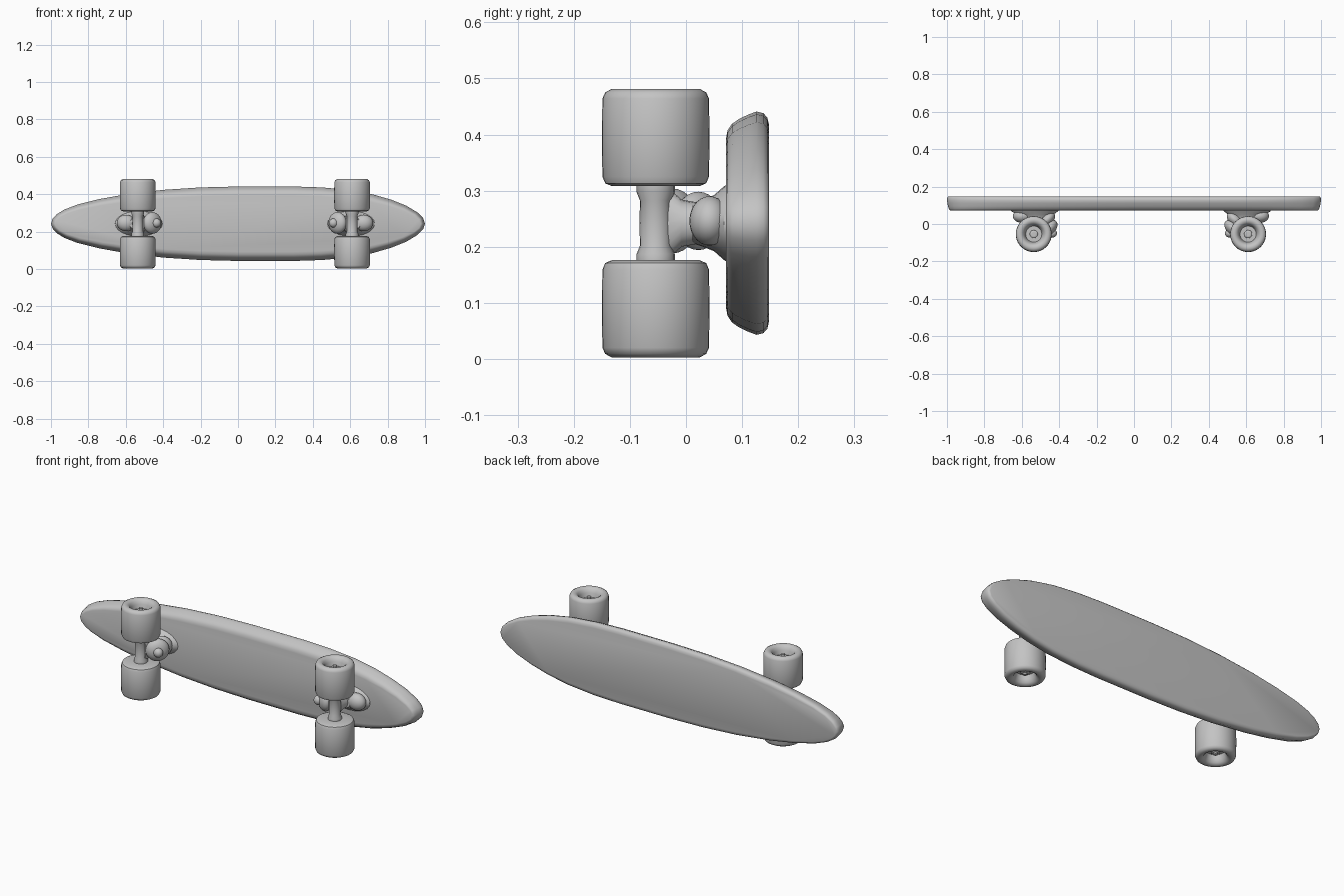
import bpy, bmesh, math
from mathutils import Matrix, Vector

if "Cube" in bpy.data.objects:
    bpy.data.objects.remove(bpy.data.objects["Cube"])

grey = bpy.data.materials.new("light_grey")
grey.diffuse_color = (0.55, 0.55, 0.55, 1)
grey.use_nodes = True
grey.node_tree.nodes["Principled BSDF"].inputs["Base Color"].default_value = grey.diffuse_color
MID_Z = 0.242      # centre height of the board, which lies on its side
AXLE_Y = -0.054


def finish(bm, name, angle=40):
    bmesh.ops.recalc_face_normals(bm, faces=bm.faces)
    me = bpy.data.meshes.new(name)
    bm.to_mesh(me)
    bm.free()
    me.materials.append(grey)
    ob = bpy.data.objects.new(name, me)
    bpy.context.collection.objects.link(ob)
    bpy.context.view_layer.objects.active = ob
    ob.select_set(True)
    bpy.ops.object.shade_smooth_by_angle(angle=math.radians(angle))
    ob.select_set(False)
    return ob


def loft(name, rings, angle=40):
    """Skin a list of equal-length closed rings and cap both ends."""
    bm = bmesh.new()
    vs = [[bm.verts.new(p) for p in r] for r in rings]
    n = len(vs[0])
    for a, b in zip(vs, vs[1:]):
        for i in range(n):
            j = (i + 1) % n
            bm.faces.new((a[i], a[j], b[j], b[i]))
    bm.faces.new(vs[0])
    bm.faces.new(vs[-1])
    return finish(bm, name, angle)


def turned(name, x, profile, sides=40, sign=1):
    """Round part about the vertical axle; profile is (radius, offset from MID_Z)."""
    rings = [[(x + r * math.cos(2 * math.pi * i / sides),
               AXLE_Y + r * math.sin(2 * math.pi * i / sides),
               MID_Z + sign * h) for i in range(sides)] for r, h in profile]
    return loft(name, rings)


def blob(name, centre, radii, tilt=0):
    bm = bmesh.new()
    m = (Matrix.Translation(Vector(centre)) @ Matrix.Rotation(tilt, 4, 'Z')
         @ Matrix.Diagonal((*radii, 1)))
    bmesh.ops.create_uvsphere(bm, u_segments=24, v_segments=14, radius=1, matrix=m)
    return finish(bm, name)


# Deck: (x, half width) outline, blunter at the +x end
half = [(-1, 0), (-.992, .025), (-.97, .05), (-.93, .075), (-.86, .102), (-.74, .132),
        (-.6, .157), (-.4, .181), (-.2, .194), (0, .199), (.3, .199), (.45, .194),
        (.6, .18), (.72, .157), (.82, .128), (.9, .096), (.96, .06), (.99, .03), (1, 0)]
outline = half + [(x, -w) for x, w in half[-2:0:-1]]
# (y, edge inset) through the thickness
layers = [(.071, .050), (.074, .034), (.082, .022), (.095, .013), (.112, .005),
          (.126, 0), (.138, .003), (.145, .011), (.148, .024)]
deck = loft("deck", [[(x * (1 - .45 * d), y, MID_Z + w * (1 - d / .199))
                      for x, w in outline] for y, d in layers])

# Wheels: rounded tread with a dished hub on the outer face
wheel = [(.03, .066), (.078, .066), (.09, .071), (.095, .083), (.096, .15), (.095, .222),
         (.090, .233), (.079, .239), (.066, .238), (.055, .230), (.048, .215),
         (.043, .195), (.02, .195)]
# Axle hanger, slightly wider near the wheels
hanger = [(.034, -.068), (.034, -.055), (.028, -.04), (.029, 0),
          (.028, .04), (.034, .055), (.034, .068)]
nut = [(.022, .19), (.022, .207), (.017, .211), (.010, .211), (.010, .219)]

for label, cx, s in (("left", -.536, 1), ("right", .61, -1)):
    for side, sg in (("upper", 1), ("lower", -1)):
        turned(f"{label}_{side}_wheel", cx, wheel, 40, sg)
        turned(f"{label}_{side}_axle_nut", cx, nut, 12, sg)
    turned(f"{label}_axle_hanger", cx, hanger, 20)

    # Base plate flaring into the deck
    rings = []
    for y, x0, x1, hz in ((.085, -.125, .14, .075), (.068, -.12, .13, .066),
                          (.05, -.09, .105, .05), (.03, -.06, .085, .042),
                          (.012, -.045, .07, .036)):
        c, hx = (x0 + x1) / 2, (x1 - x0) / 2
        rings.append([(cx + s * (c + hx * math.cos(2 * math.pi * i / 24)), y,
                       MID_Z + hz * math.sin(2 * math.pi * i / 24)) for i in range(24)])
    loft(f"{label}_base_plate", rings)

    # Wedge arm tying the hanger to the base plate
    arm = []
    for y, hx, hz in ((-.06, .022, .064), (-.03, .032, .062), (-.008, .038, .042),
                      (.025, .045, .036)):
        arm.append([(cx + s * .012 + hx * math.cos(2 * math.pi * i / 20), y,
                     MID_Z + hz * math.sin(2 * math.pi * i / 20)) for i in range(20)])
    loft(f"{label}_hanger_arm", arm)

    # Rubber bushings, kingpin end and pivot cup
    blob(f"{label}_outer_bushing", (cx + s * .078, -.025, MID_Z + .004),
         (.058, .036, .058), s * .75)
    blob(f"{label}_inner_bushing", (cx + s * .07, .022, MID_Z + .004),
         (.052, .032, .052), s * .75)
    blob(f"{label}_kingpin_end", (cx + s * .1, -.05, MID_Z + .004), (.024, .022, .024))
    blob(f"{label}_pivot_cup", (cx - s * .062, .042, MID_Z + .004), (.05, .036, .044))
